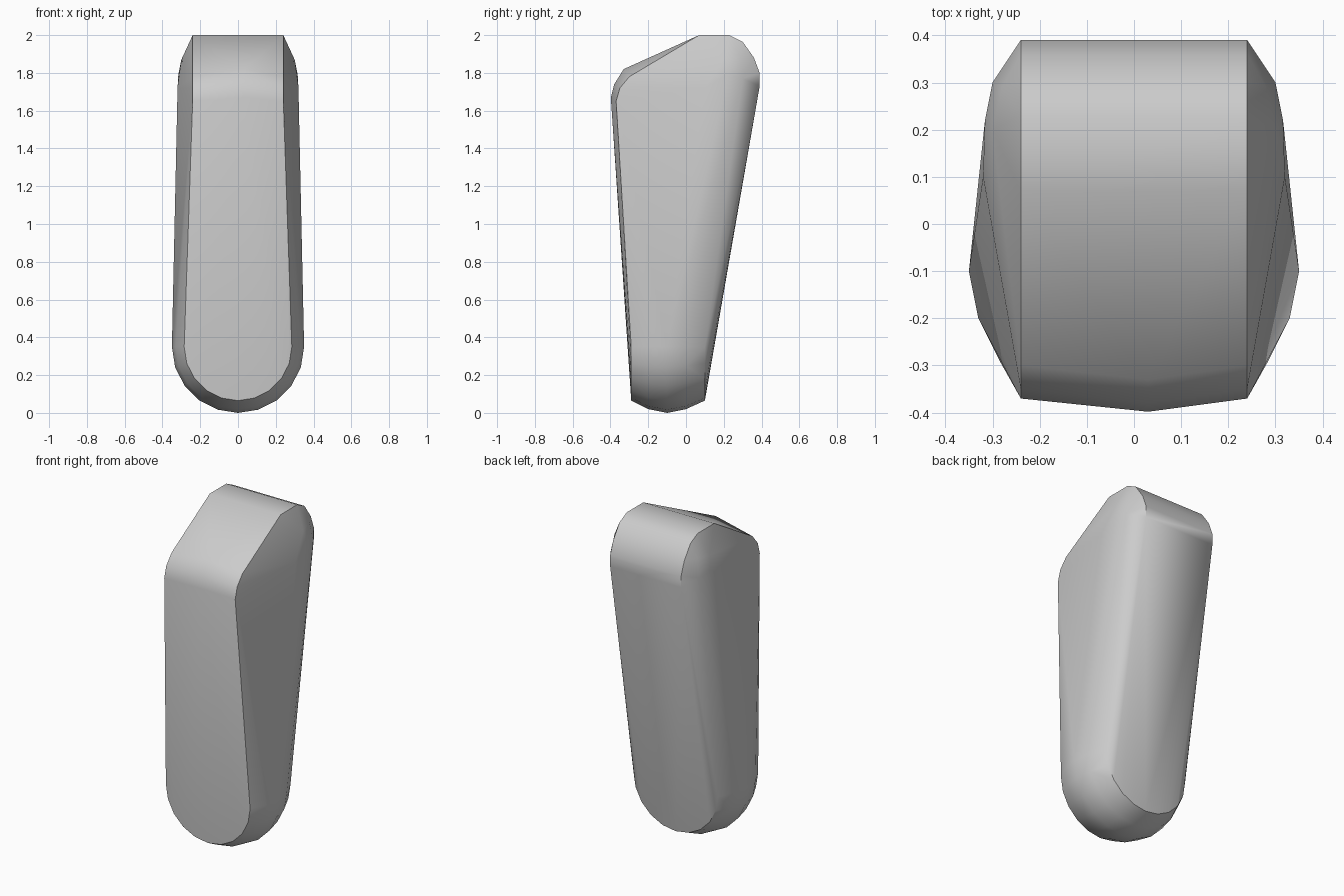
import bpy, bmesh, math

cube = bpy.data.objects.get("Cube")
if cube:
    bpy.data.objects.remove(cube, do_unlink=True)

mat = bpy.data.materials.new("light grey")
mat.use_nodes = True
grey = (0.6, 0.6, 0.6, 1)
mat.diffuse_color = grey
mat.node_tree.nodes["Principled BSDF"].inputs["Base Color"].default_value = grey

bm = bmesh.new()


def mirrored(x, y, z):
    for side in (-1, 1):
        bm.verts.new((side * x, y, z))


# barrel-shaped foot: half rings, widest in the middle
STEPS = 10
for y, radius in ((-0.29, 0.285), (-0.2, 0.33), (-0.1, 0.35), (0, 0.33), (0.1, 0.285)):
    for i in range(STEPS + 1):
        a = math.pi * i / STEPS
        bm.verts.new((radius * math.cos(a), y, 0.35 - radius * math.sin(a)))

# rounded head profile, from the front edge over the top to the back edge
for y, z in ((-0.37, 1.65), (-0.35, 1.72), (-0.3, 1.78), (0.07, 2), (0.23, 2),
             (0.3, 1.965), (0.36, 1.88), (0.39, 1.8), (0.39, 1.73)):
    mirrored(0.24, y, z)

# slight swell along the middle of the front
for y, z in ((-0.398, 1.67), (-0.38, 1.74), (-0.33, 1.82)):
    bm.verts.new((0.03, y, z))

# rounded cheeks beside the head
for x, y, z in ((0.32, 0.1, 1.72), (0.316, 0.22, 1.79), (0.3, 0.3, 1.77),
                (0.3, 0.2, 1.87), (0.28, 0.29, 1.88)):
    mirrored(x, y, z)

# wrap the sections in one closed skin
hull = bmesh.ops.convex_hull(bm, input=bm.verts[:])
loose = {e for e in hull["geom_interior"] + hull["geom_unused"]
         if isinstance(e, bmesh.types.BMVert)}
bmesh.ops.delete(bm, geom=list(loose), context="VERTS")
bmesh.ops.recalc_face_normals(bm, faces=bm.faces[:])

mesh = bpy.data.meshes.new("body")
bm.to_mesh(mesh)
bm.free()
mesh.materials.append(mat)
body = bpy.data.objects.new("body", mesh)
bpy.context.collection.objects.link(body)
bpy.context.view_layer.objects.active = body
body.select_set(True)
bpy.ops.object.shade_smooth_by_angle(angle=math.radians(30))
